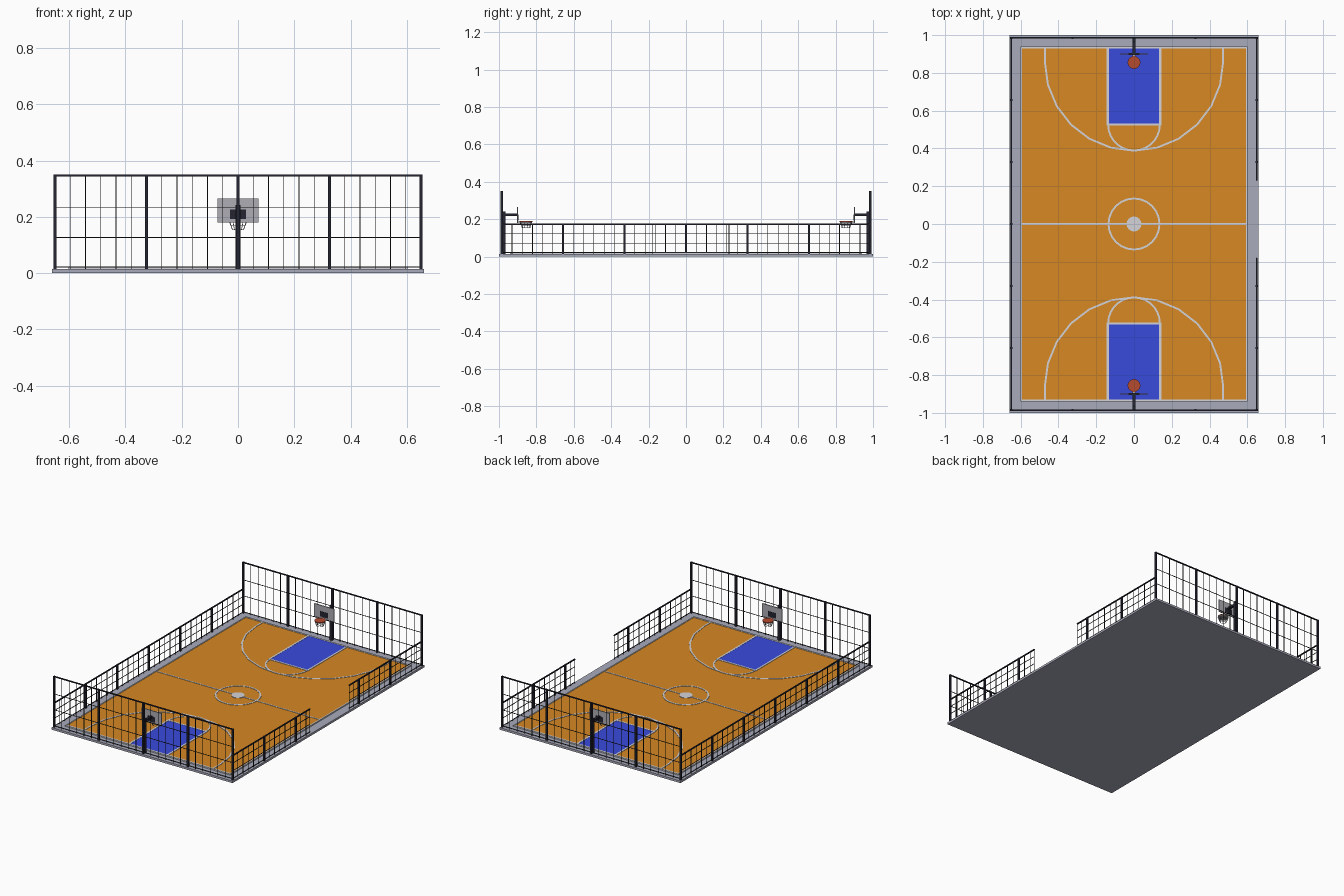
import bpy, bmesh, math
from mathutils import Vector, Matrix

if "Cube" in bpy.data.objects:
    bpy.data.objects.remove(bpy.data.objects["Cube"])


def mat(name, r, g, b):
    m = bpy.data.materials.new(name)
    m.diffuse_color = (r, g, b, 1)
    m.use_nodes = True
    m.node_tree.nodes["Principled BSDF"].inputs["Base Color"].default_value = m.diffuse_color
    return m


CONCRETE = mat("concrete", .40, .41, .50)
ORANGE = mat("court_orange", .68, .25, .017)
BLUE = mat("key_blue", .041, .07, .72)
WHITE = mat("line_white", .66, .66, .70)
STEEL = mat("dark_steel", .018, .018, .032)
WIRE = mat("wire_dark", .02, .02, .022)
BOARD = mat("board_grey", .42, .42, .46)
RED = mat("rim_red", .47, .07, .028)


def finish(name, bm, material):
    bmesh.ops.recalc_face_normals(bm, faces=bm.faces)
    me = bpy.data.meshes.new(name)
    bm.to_mesh(me)
    bm.free()
    me.materials.append(material)
    ob = bpy.data.objects.new(name, me)
    bpy.context.collection.objects.link(ob)
    return ob


def boxes(name, items, material):
    """items: (x0, x1, y0, y1, z0, z1)"""
    bm = bmesh.new()
    for x0, x1, y0, y1, z0, z1 in items:
        m = (Matrix.Translation(((x0 + x1) / 2, (y0 + y1) / 2, (z0 + z1) / 2))
             @ Matrix.Diagonal((x1 - x0, y1 - y0, z1 - z0, 1)))
        bmesh.ops.create_cube(bm, size=1, matrix=m)
    return finish(name, bm, material)


def ribbon(name, pts, width, closed=False, z0=.019, z1=.0222):
    """Painted line of even width following a flat path."""
    bm = bmesh.new()
    n, rings = len(pts), []
    for i, p in enumerate(pts):
        a = pts[(i - 1) % n] if closed or i > 0 else p
        b = pts[(i + 1) % n] if closed or i < n - 1 else p
        t = (Vector(b) - Vector(a)).normalized()
        o = Vector((-t.y, t.x)) * width / 2
        q = Vector(p)
        rings.append([bm.verts.new((*(q + s * o), z))
                      for s, z in ((-1, z0), (1, z0), (1, z1), (-1, z1))])
    for i in range(n if closed else n - 1):
        r, s = rings[i], rings[(i + 1) % n]
        for k in range(4):
            bm.faces.new((r[k], r[(k + 1) % 4], s[(k + 1) % 4], s[k]))
    if not closed:
        bm.faces.new(rings[0])
        bm.faces.new(rings[-1])
    return finish(name, bm, WHITE)


def disc(name, r, x, y, z0, z1, material, seg=24):
    bm = bmesh.new()
    bmesh.ops.create_cone(bm, cap_ends=True, segments=seg, radius1=r, radius2=r,
                          depth=z1 - z0,
                          matrix=Matrix.Translation((x, y, (z0 + z1) / 2)))
    return finish(name, bm, material)


def arc(cy, r, a0, a1, n, sy=1):
    return [(r * math.cos(math.radians(a0 + (a1 - a0) * i / n)),
             sy * (cy + r * math.sin(math.radians(a0 + (a1 - a0) * i / n))))
            for i in range(n + 1)]


# Ground slab and playing surface
boxes("slab", [(-.66, .66, -1, 1, 0, .014)], CONCRETE)
boxes("court", [(-.6, .6, -.935, .935, .012, .02)], ORANGE)

# Border, halfway line and centre circle
boxes("border_lines",
      [(s * .598 - .004, s * .598 + .004, -.94, .94, .013, .0222) for s in (-1, 1)]
      + [(-.602, .602, s * .935 - .006, s * .935 + .006, .013, .0222) for s in (-1, 1)]
      + [(-.6, .6, -.004, .004, .019, .0222)], WHITE)
ribbon("centre_circle", arc(0, .135, 0, 360, 24)[:-1], .01, True)
disc("centre_spot", .04, 0, 0, .019, .0225, WHITE, 16)

# Markings and hoop at each end
for s, end in ((-1, "front"), (1, "back")):
    def ys(a, b):
        return tuple(sorted((s * a, s * b)))

    boxes(end + "_key", [(-.135, .135, *ys(.53, .93), .019, .0212)], BLUE)
    boxes(end + "_key_lines",
          [(k * .139 - .006, k * .139 + .006, *ys(.522, .93), .019, .0222) for k in (-1, 1)]
          + [(-.14, .14, *ys(.522, .533), .019, .0222)], WHITE)
    ribbon(end + "_free_throw_arc", arc(.526, .137, 180, 360, 14, s), .01)
    ribbon(end + "_long_arc",
           [(-.472, s * .93)] + arc(.86, .472, 180, 360, 12, s) + [(.472, s * .93)], .01)

    # Pole, arm, mount and backboard
    boxes(end + "_hoop_pole", [(-.009, .009, *ys(.966, .985), .014, .242),
                               (-.007, .007, *ys(.902, .975), .218, .231)], STEEL)
    boxes(end + "_backboard", [(-.073, .073, *ys(.897, .903), .18, .265)], BOARD)
    boxes(end + "_board_square", [(-.028, .028, *ys(.8955, .9045), .192, .226)], STEEL)

    # Rim with its collar and bracket, then the tapered net
    cy = s * .855
    disc(end + "_rim", .034, 0, cy, .186, .19, RED, 16)
    disc(end + "_rim_collar", .032, 0, cy, .181, .186, BOARD, 16)
    boxes(end + "_rim_bracket", [(-.008, .008, *ys(.885, .9), .182, .189)], BOARD)
    bm = bmesh.new()
    bmesh.ops.create_cone(bm, cap_ends=False, segments=10, radius1=.021, radius2=.031,
                          depth=.028, matrix=Matrix.Translation((0, cy, .168)))
    bmesh.ops.subdivide_edges(
        bm, edges=[e for e in bm.edges if abs(e.verts[0].co.z - e.verts[1].co.z) > .01],
        cuts=1)
    net = finish(end + "_net", bm, BOARD)
    w = net.modifiers.new("strands", 'WIREFRAME')
    w.thickness = .003


# Fences: a run along one axis at a fixed offset on the other
def fence(name, axis, off, a, b, posts, wires, rails, top):
    def bar(u0, u1, half, z0, z1):
        if axis == 'x':
            return (u0, u1, off - half, off + half, z0, z1)
        return (off - half, off + half, u0, u1, z0, z1)

    boxes(name + "_posts", [bar(p - .0055, p + .0055, .0055, .012, top) for p in posts]
          + [bar(a, b, .004, top - .006, top)], STEEL)
    boxes(name + "_wires", [bar(p - .0015, p + .0015, .0015, .014, top - .003) for p in wires]
          + [bar(a, b, .0015, z - .0015, z + .0015) for z in rails], WIRE)


X, Y = .65, .985
for s, end in ((-1, "front"), (1, "back")):
    fence(end + "_fence", 'x', s * Y, -X, X,
          [i * X / 2 for i in range(-2, 3)],
          [i * X / 12 for i in range(-12, 13) if i % 6],
          (.022, .127, .232), .35)

side_posts = [i * Y / 3 for i in range(-3, 4)]
side_wires = [i * Y / 18 for i in range(-18, 19) if i % 6]
side_rails = (.022, .072, .123)
fence("left_fence", 'y', -X, -Y, Y, side_posts, side_wires, side_rails, .176)
# The right side has an entrance gap
for name, a, b in (("right_front_fence", -Y, -.18), ("right_back_fence", .23, Y)):
    gate = a if a > 0 else b
    fence(name, 'y', X, a, b,
          [p for p in side_posts if a - .01 <= p <= b + .01],
          [p for p in side_wires if a < p < b] + [gate], side_rails, .176)
